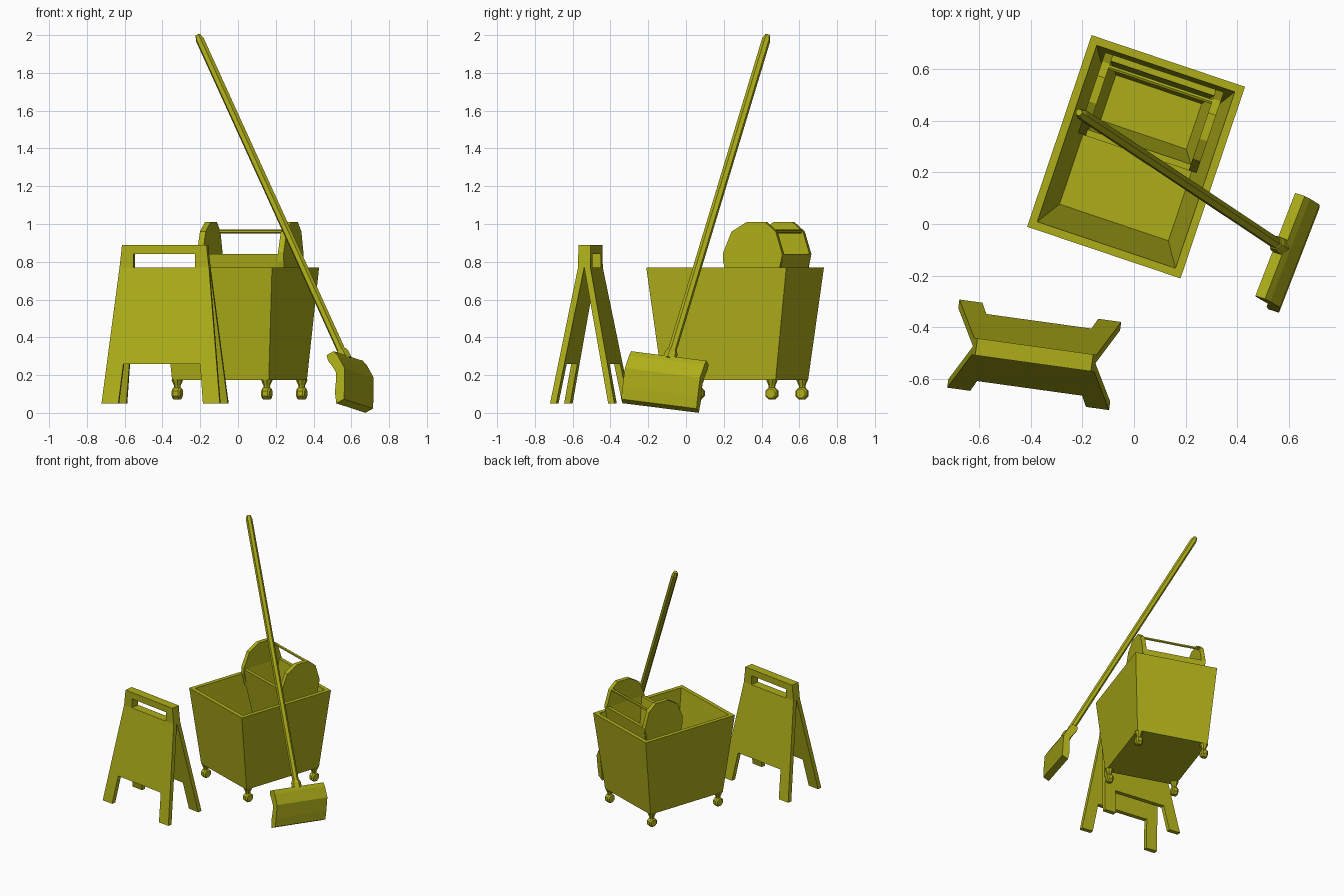
import bpy, bmesh, math
from mathutils import Vector, Matrix

if "Cube" in bpy.data.objects:
    bpy.data.objects.remove(bpy.data.objects["Cube"])

mat = bpy.data.materials.new("yellow_plastic")
mat.diffuse_color = (0.42, 0.42, 0.01, 1)
mat.use_nodes = True
mat.node_tree.nodes["Principled BSDF"].inputs["Base Color"].default_value = mat.diffuse_color


def finish(name, bm, matrix):
    bmesh.ops.recalc_face_normals(bm, faces=bm.faces)
    me = bpy.data.meshes.new(name)
    bm.to_mesh(me)
    bm.free()
    me.materials.append(mat)
    ob = bpy.data.objects.new(name, me)
    ob.matrix_world = matrix
    bpy.context.collection.objects.link(ob)
    return ob


def loft(name, rings, matrix=Matrix()):
    """Join rings of points in sequence and cap both ends."""
    bm = bmesh.new()
    loops = [[bm.verts.new(p) for p in ring] for ring in rings]
    n = len(loops[0])
    for a, b in zip(loops, loops[1:]):
        for i in range(n):
            j = (i + 1) % n
            bm.faces.new((a[i], a[j], b[j], b[i]))
    bm.faces.new(loops[0][::-1])
    bm.faces.new(loops[-1])
    return finish(name, bm, matrix)


def rect(x0, x1, y0, y1, z):
    return [(x0, y0, z), (x1, y0, z), (x1, y1, z), (x0, y1, z)]


def disc(r, n, c=(0, 0, 0), axis='Z'):
    pts = []
    for i in range(n):
        t = math.tau * (i + 0.5) / n
        a, b = r * math.cos(t), r * math.sin(t)
        pts.append(Vector(c) + Vector((a, b, 0) if axis == 'Z' else (0, a, b)))
    return pts


def placed(x, y, deg):
    return Matrix.Translation((x, y, 0)) @ Matrix.Rotation(math.radians(deg), 4, 'Z')


# Bucket: tapered, open, thick walls
B = placed(0.008, 0.26, -18.6)
loft("bucket", [rect(-.27, .27, -.317, .317, .175), rect(-.313, .313, -.391, .391, .77),
                rect(-.282, .282, -.36, .36, .77), rect(-.222, .222, -.268, .268, .22)], B)

# Casters: flared stem plus wheel at each corner
for sx in (-1, 1):
    for sy in (-1, 1):
        x, y = .25 * sx, .29 * sy
        loft("caster_stem", [disc(.032, 8, (x, y, .177)), disc(.018, 8, (x, y, .145)),
                             disc(.014, 8, (x, y, .10))], B)
        loft("caster_wheel", [disc(r, 8, (x + dx, y, .103), 'X')
                              for r, dx in ((.026, -.024), (.035, -.014), (.035, .014), (.026, .024))], B)

# Wringer: basin, two side plates and a cross rod
loft("wringer_basin", [rect(-.19, .19, .07, .29, .50), rect(-.235, .235, .015, .345, .84),
                       rect(-.21, .21, .04, .32, .84), rect(-.175, .175, .09, .275, .52)], B)
plate = [(.04, .70), (.015, .80), (.015, .85), (.062, .96), (.145, 1.01), (.25, 1.01),
         (.308, .96), (.345, .84), (.315, .70)]
for s in (-1, 1):
    loft("wringer_side_plate", [[(s * x, y, z) for y, z in plate] for x in (.21, .242)], B)
loft("wringer_rod", [disc(.01, 6, (x, .295, .96), 'X') for x in (-.22, .22)], B)

# Floor sign: two mirrored bent panels with handle slot and leg cutout
S = placed(-.386, -.506, -7.9)
# height, half width, half opening, outer depth
levels = [(.05, .316, .226, .172), (.26, .294, .205, .131), (.77, .239, .165, .033),
          (.84, .231, .165, .033), (.89, .226, .165, .033)]
for s in (-1, 1):
    bm = bmesh.new()
    rows = [[bm.verts.new((x, s * d, z)) for x in (-w, -c, c, w)] for z, w, c, d in levels]
    for r in range(4):
        for k in range(3):
            if k == 1 and r in (0, 2):
                continue
            bm.faces.new((rows[r][k], rows[r][k + 1], rows[r + 1][k + 1], rows[r + 1][k]))
    ext = bmesh.ops.extrude_face_region(bm, geom=bm.faces[:], use_keep_orig=True)
    moved = [g for g in ext["geom"] if isinstance(g, bmesh.types.BMVert)]
    bmesh.ops.translate(bm, verts=moved, vec=(0, -s * .033, 0))
    bmesh.ops.dissolve_limit(bm, angle_limit=.01, verts=bm.verts[:], edges=bm.edges[:])
    finish("sign_panel_" + ("front" if s < 0 else "back"), bm, S)

# Mop frame: local x along the head, y thickness, z up the handle
foot, tip = Vector((.565, -.085, .291)), Vector((-.213, .432, 2.0))
up = (tip - foot).normalized()
long = Vector((.36, .92, -.124))
long = (long - up * long.dot(up)).normalized()
face = up.cross(long)
M = Matrix((long, face, up)).transposed().to_4x4()
M.translation = foot
sgn = 1 if face.x > 0 else -1
L = (tip - foot).length

# Mop handle and collar
loft("mop_handle", [disc(r, 6, (0, 0, z)) for r, z in
                    ((.023, .01), (.023, L - .03), (.014, L))], M)
loft("mop_collar", [disc(r, 6, (0, 0, z)) for r, z in
                    ((.036, -.01), (.034, .03), (.028, .045))], M)

# Mop head: curved drape, profile as (drop, offset, half thickness)
prof = [(0, 0, .022), (.03, .002, .03), (.07, .008, .027), (.11, .012, .026),
        (.15, -.008, .027), (.20, -.035, .03), (.258, -.06, .024)]
outline = [(sgn * (n + t), -d) for d, n, t in prof] + [(sgn * (n - t), -d) for d, n, t in prof[::-1]]
loft("mop_head", [[(x, y, z) for y, z in outline] for x in (-.215, .215)], M)
